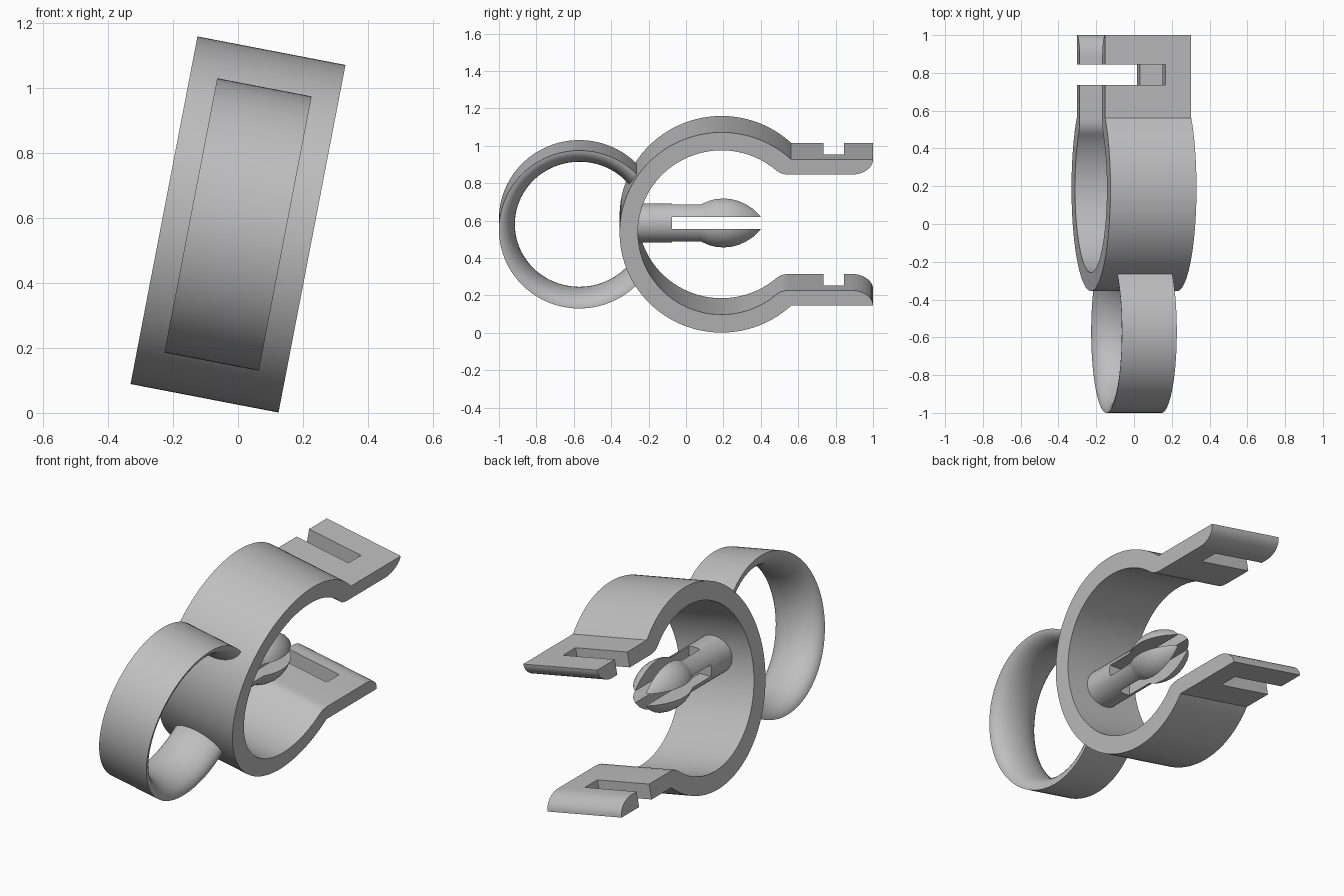
import bpy, bmesh, math
from mathutils import Matrix, Vector

if "Cube" in bpy.data.objects:
    bpy.data.objects.remove(bpy.data.objects["Cube"], do_unlink=True)

grey = bpy.data.materials.new("plain grey")
grey.use_nodes = True
grey.diffuse_color = (0.52, 0.52, 0.52, 1)
grey.node_tree.nodes["Principled BSDF"].inputs["Base Color"].default_value = grey.diffuse_color

TILT = math.radians(10.9)
MID = 0.58           # height of the clip axis
HALF = 0.232         # half width of the clip
CLIP_Y = 0.19        # centre of the clip ring
RING_Y = -0.57       # centre of the finger ring


def finish(name, bm, tilt=0.0, y=0.0, z=MID):
    bmesh.ops.recalc_face_normals(bm, faces=bm.faces)
    mesh = bpy.data.meshes.new(name)
    bm.to_mesh(mesh)
    bm.free()
    mesh.materials.append(grey)
    ob = bpy.data.objects.new(name, mesh)
    bpy.context.collection.objects.link(ob)
    ob.location = (0, y, z)
    ob.rotation_euler.y = tilt
    return ob


def select(ob):
    bpy.ops.object.select_all(action='DESELECT')
    ob.select_set(True)
    bpy.context.view_layer.objects.active = ob


def smooth(ob):
    select(ob)
    bpy.ops.object.shade_smooth_by_angle(angle=math.radians(30))


def cut_box(ob, low, high, tilt=0.0, z=MID):
    """Cut a box, given by two corners, out of an object."""
    low, high = Vector(low), Vector(high)
    bm = bmesh.new()
    bmesh.ops.create_cube(bm, size=1)
    bmesh.ops.scale(bm, vec=high - low, verts=bm.verts)
    bmesh.ops.translate(bm, vec=(low + high) / 2, verts=bm.verts)
    box = finish("slot_cutter", bm, tilt, z=z)
    box.hide_render = True
    bpy.context.view_layer.update()
    mod = ob.modifiers.new("slot", 'BOOLEAN')
    mod.operation, mod.solver, mod.object = 'DIFFERENCE', 'EXACT', box
    select(ob)
    bpy.ops.object.modifier_apply(modifier=mod.name)
    bpy.data.objects.remove(box, do_unlink=True)


def arc(radius, start, end, steps):
    """Points (y, height) on a circle round the clip axis."""
    angles = [start + (end - start) * i / steps for i in range(steps + 1)]
    return [(CLIP_Y + radius * math.cos(a), radius * math.sin(a)) for a in angles]


# Clip body: open ring with two flat arms, one extruded profile
TOP, UNDER = 0.398, 0.315
OUTER, INNER = 0.545, 0.447
outer_start = math.asin(TOP / OUTER)
inner_start = math.radians(49)
outer = arc(OUTER, outer_start, 2 * math.pi - outer_start, 96)
inner = arc(INNER, inner_start, 2 * math.pi - inner_start, 96)
tip = [(0.885 + 0.115 * math.sin(t), TOP - (TOP - UNDER) * math.cos(t))
       for t in (math.pi / 2 * i / 10 for i in range(11))]
upper_arm = [(0.505, 0.323), (0.53, 0.317), (0.555, UNDER)] + tip
lower_arm = [(y, -v) for y, v in reversed(upper_arm)]
profile = outer + lower_arm + inner[::-1] + upper_arm

bm = bmesh.new()
face = bm.faces.new([bm.verts.new((-HALF, y, v)) for y, v in profile])
wall = bmesh.ops.extrude_face_region(bm, geom=[face])
moved = [g for g in wall["geom"] if isinstance(g, bmesh.types.BMVert)]
bmesh.ops.translate(bm, vec=(2 * HALF, 0, 0), verts=moved)
clip = finish("clip_body", bm, TILT)

# Slot through both arms, open at one side
for side in (-1, 1):
    middle = side * 0.36
    cut_box(clip, (-0.4, 0.735, middle - 0.1), (0.093, 0.845, middle + 0.1), TILT)
smooth(clip)

# Finger ring: flat outside, rounded inside, ending in the clip wall
RADIUS, DEPTH, RING_HALF = 0.43, 0.085, 0.148
gap = math.radians(37)
bm = bmesh.new()
section = [(RING_HALF * math.cos(t), RADIUS - DEPTH * math.sin(t))
           for t in (math.pi * i / 20 for i in range(21))]
verts = [bm.verts.new((u, r * math.cos(gap), r * math.sin(gap))) for u, r in section]
face = bm.faces.new(verts)
start_cap = face.copy()
bmesh.ops.spin(bm, geom=[face] + face.edges[:] + verts, cent=(0, 0, 0), axis=(1, 0, 0),
               angle=2 * math.pi - 2 * gap, steps=80)
bmesh.ops.remove_doubles(bm, verts=bm.verts, dist=1e-5)
ring = finish("finger_ring", bm, TILT, RING_Y)
smooth(ring)

# Centre pin: shaft with a pointed bulb, split into four prongs
bulb = [(0.1, 0.113), (0.125, 0.123), (0.155, 0.131), (0.2, 0.135), (0.24, 0.132),
        (0.28, 0.122), (0.32, 0.105), (0.36, 0.081), (0.39, 0.056), (0.41, 0.036)]
pin_profile = [(-0.31, 0), (-0.31, 0.105), (0.08, 0.105)] + bulb + [(0.41, 0)]
bm = bmesh.new()
verts = [bm.verts.new((r, y, 0)) for y, r in pin_profile]
edges = [bm.edges.new(pair) for pair in zip(verts, verts[1:])]
bmesh.ops.spin(bm, geom=verts + edges, cent=(0, 0, 0), axis=(0, 1, 0),
               angle=2 * math.pi, steps=48)
bmesh.ops.remove_doubles(bm, verts=bm.verts, dist=1e-5)
PIN_Z, SLIT = 0.587, 0.0325
pin = finish("centre_pin", bm, z=PIN_Z)
cut_box(pin, (-0.3, -0.075, -SLIT), (0.3, 0.5, SLIT), z=PIN_Z)
cut_box(pin, (-SLIT, -0.075, -0.3), (SLIT, 0.5, 0.3), z=PIN_Z)
smooth(pin)
